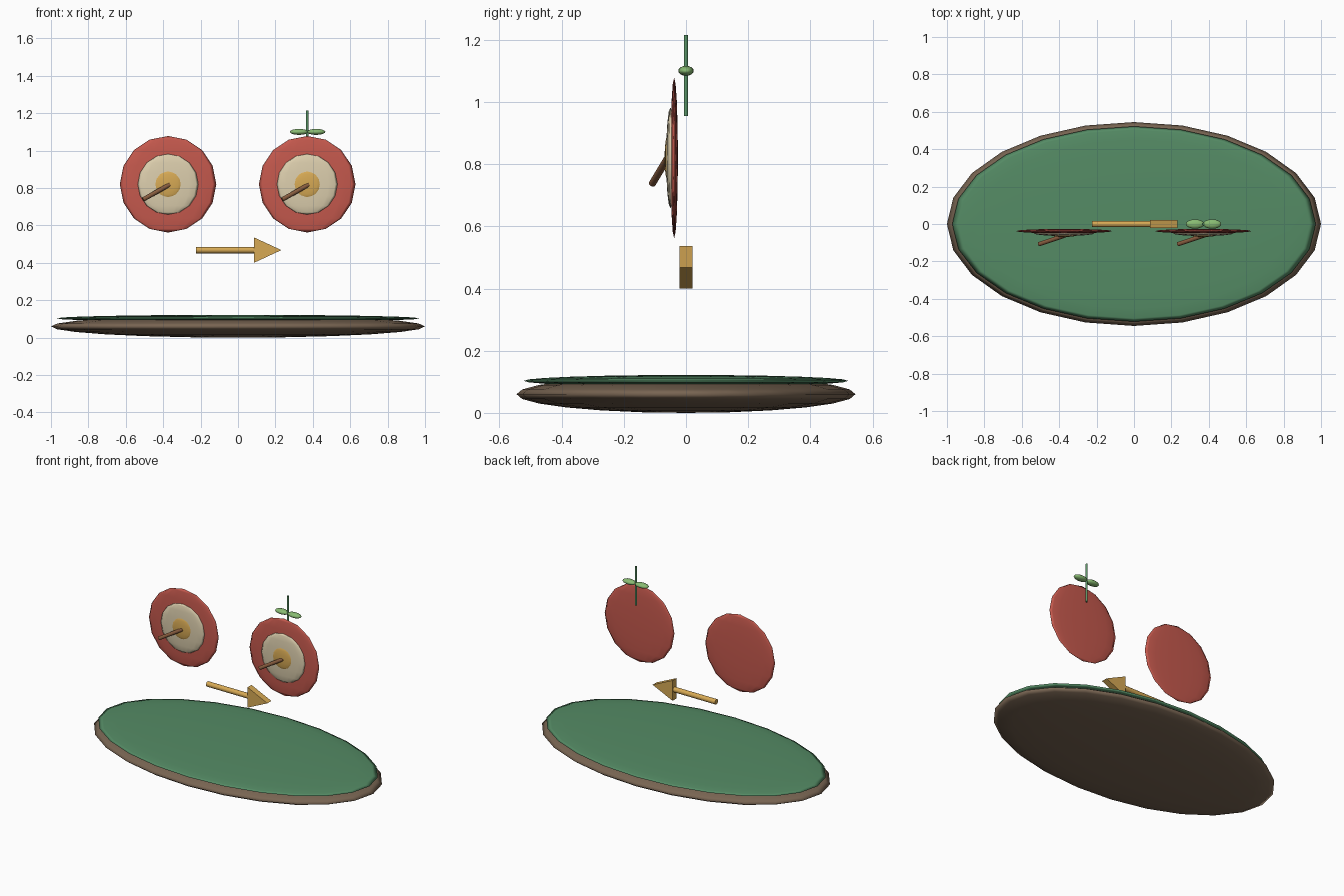
import bpy, bmesh
from math import pi
from mathutils import Vector, Matrix

if "Cube" in bpy.data.objects:
    bpy.data.objects.remove(bpy.data.objects["Cube"])


def material(name, rgb):
    m = bpy.data.materials.new(name)
    m.diffuse_color = (*rgb, 1)
    m.use_nodes = True
    m.node_tree.nodes["Principled BSDF"].inputs["Base Color"].default_value = m.diffuse_color
    return m


BROWN = material("earth", (0.19, 0.13, 0.085))
GREEN = material("grass", (0.09, 0.26, 0.13))
RED = material("red", (0.56, 0.10, 0.075))
CREAM = material("cream", (0.72, 0.62, 0.42))
GOLD = material("gold", (0.68, 0.40, 0.09))
WOOD = material("wood", (0.25, 0.11, 0.05))
STEM = material("stem", (0.10, 0.30, 0.13))
LEAF = material("leaf", (0.25, 0.50, 0.17))


def finish(name, bm, mat, smooth):
    me = bpy.data.meshes.new(name)
    bmesh.ops.recalc_face_normals(bm, faces=bm.faces)
    for f in bm.faces:
        f.smooth = smooth and len(f.verts) <= 4
    bm.to_mesh(me)
    bm.free()
    me.materials.append(mat)
    ob = bpy.data.objects.new(name, me)
    bpy.context.collection.objects.link(ob)
    return ob


def ellipsoid(name, centre, radii, mat, seg=16, rings=8):
    bm = bmesh.new()
    bmesh.ops.create_uvsphere(bm, u_segments=seg, v_segments=rings, radius=1)
    bmesh.ops.transform(bm, verts=bm.verts,
                        matrix=Matrix.Translation(centre) @ Matrix.Diagonal((*radii, 1)))
    return finish(name, bm, mat, True)


def rod(name, a, b, r, mat, seg=10):
    a, b = Vector(a), Vector(b)
    bm = bmesh.new()
    turn = (b - a).to_track_quat('Z', 'Y').to_matrix().to_4x4()
    bmesh.ops.create_cone(bm, cap_ends=True, segments=seg, radius1=r, radius2=r,
                          depth=(b - a).length,
                          matrix=Matrix.Translation((a + b) / 2) @ turn)
    return finish(name, bm, mat, True)


# oval ground with grass on top
ellipsoid("ground", (0, 0, 0.06), (1, 0.545, 0.06), BROWN, 24, 12)
ellipsoid("grass_top", (0, 0, 0.103), (0.972, 0.522, 0.019), GREEN, 24, 12)

# two round targets, each with a small stick
for side, cx in (("left", -0.374), ("right", 0.37)):
    ellipsoid(side + "_outer_disc", (cx, -0.038, 0.82), (0.258, 0.012, 0.258), RED)
    ellipsoid(side + "_middle_disc", (cx, -0.05, 0.82), (0.162, 0.014, 0.162), CREAM)
    ellipsoid(side + "_centre_disc", (cx, -0.058, 0.82), (0.075, 0.011, 0.075), GOLD)
    rod(side + "_stick", (cx + 0.008, -0.06, 0.818), (cx - 0.134, -0.108, 0.738), 0.012, WOOD)

# sprout over the right target
rod("sprout_stem", (0.37, 0, 0.955), (0.37, 0, 1.215), 0.007, STEM)
for side, s in (("left", -1), ("right", 1)):
    ellipsoid(side + "_leaf", (0.372 + s * 0.046, 0, 1.1), (0.049, 0.025, 0.016), LEAF)

# arrow between the targets: round shaft and triangular head
rod("arrow_shaft", (-0.225, 0, 0.468), (0.09, 0, 0.468), 0.017, GOLD, 12)
bm = bmesh.new()
tri = bm.faces.new([bm.verts.new(p) for p in
                    ((0.085, -0.021, 0.4), (0.232, -0.021, 0.468), (0.085, -0.021, 0.536))])
ext = bmesh.ops.extrude_face_region(bm, geom=[tri], use_keep_orig=True)
bmesh.ops.translate(bm, vec=(0, 0.042, 0),
                    verts=[g for g in ext["geom"] if isinstance(g, bmesh.types.BMVert)])
finish("arrow_head", bm, GOLD, False)
